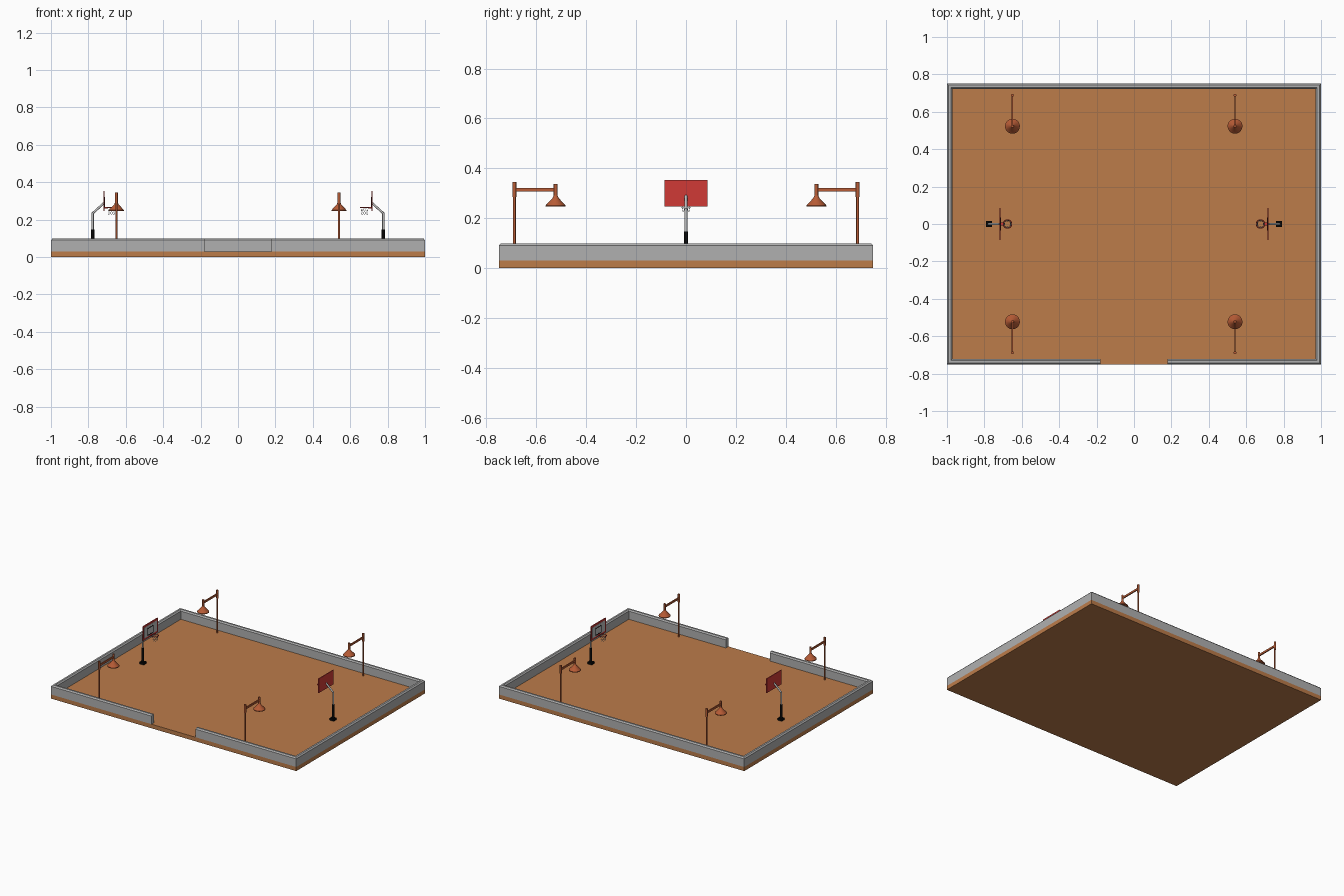
import bpy, bmesh, math
from mathutils import Vector, Matrix

if "Cube" in bpy.data.objects:
    bpy.data.objects.remove(bpy.data.objects["Cube"])


def material(name, r, g, b):
    m = bpy.data.materials.new(name)
    lin = [((c / 255 + 0.055) / 1.055) ** 2.4 for c in (r, g, b)]
    m.diffuse_color = (*lin, 1)
    m.use_nodes = True
    m.node_tree.nodes["Principled BSDF"].inputs["Base Color"].default_value = m.diffuse_color
    return m


CLAY = material("clay ground", 188, 124, 74)
CONCRETE = material("concrete grey", 176, 176, 176)
RUST = material("rust brown", 184, 92, 54)
RED = material("board red", 208, 58, 54)
BLACK = material("black", 8, 8, 8)
STEEL = material("light steel", 190, 190, 190)
FLOOR = 0.03


def finish(name, bm, mat, smooth=False):
    bmesh.ops.recalc_face_normals(bm, faces=bm.faces)
    me = bpy.data.meshes.new(name)
    bm.to_mesh(me)
    bm.free()
    me.materials.append(mat)
    ob = bpy.data.objects.new(name, me)
    bpy.context.collection.objects.link(ob)
    if smooth:
        bpy.ops.object.select_all(action='DESELECT')
        ob.select_set(True)
        bpy.context.view_layer.objects.active = ob
        bpy.ops.object.shade_smooth_by_angle(angle=math.radians(40))
    return ob


def add_box(bm, lo, hi):
    lo, hi = Vector(lo), Vector(hi)
    size = [abs(c) for c in hi - lo]
    bmesh.ops.create_cube(bm, size=1, matrix=Matrix.Translation((lo + hi) / 2)
                          @ Matrix.Diagonal((*size, 1)))


def add_rod(bm, a, b, r, sides=12):
    a, b = Vector(a), Vector(b)
    turn = (b - a).to_track_quat('Z', 'Y').to_matrix().to_4x4()
    bmesh.ops.create_cone(bm, cap_ends=True, segments=sides, radius1=r, radius2=r,
                          depth=(b - a).length,
                          matrix=Matrix.Translation((a + b) / 2) @ turn)


def add_lathe(bm, centre, profile, sides, closed=False):
    rings = []
    for r, z in profile:
        rings.append([bm.verts.new((centre[0] + r * math.cos(2 * math.pi * i / sides),
                                    centre[1] + r * math.sin(2 * math.pi * i / sides), z))
                      for i in range(sides)])
    pairs = list(zip(rings, rings[1:]))
    if closed:
        pairs.append((rings[-1], rings[0]))
    else:
        bm.faces.new(rings[0])
        bm.faces.new(rings[-1])
    for p, q in pairs:
        for i in range(sides):
            j = (i + 1) % sides
            bm.faces.new((p[i], p[j], q[j], q[i]))


# Ground slab
bm = bmesh.new()
add_box(bm, (-1, -0.75, 0), (1, 0.75, FLOOR))
finish("ground", bm, CLAY)

# Perimeter wall: chamfered profile swept round the edge, open at the entrance
bm = bmesh.new()
path = [(-0.18, -0.75, 0, 1), (-1, -0.75, 1, 1), (-1, 0.75, 1, -1),
        (1, 0.75, -1, -1), (1, -0.75, -1, 1), (0.18, -0.75, 0, 1)]
profile = [(0, FLOOR), (0, 0.09), (0.008, 0.099), (0.021, 0.099), (0.029, 0.09), (0.029, FLOOR)]
rings = [[bm.verts.new((x + dx * d, y + dy * d, z)) for d, z in profile]
         for x, y, dx, dy in path]
for p, q in zip(rings, rings[1:]):
    for i in range(len(profile)):
        j = (i + 1) % len(profile)
        bm.faces.new((p[i], p[j], q[j], q[i]))
bm.faces.new(rings[0])
bm.faces.new(rings[-1])
finish("perimeter_wall", bm, CONCRETE)


# Street lamps: post, arm and conical shade
def lamp(name, x, s):
    post, head = 0.688 * s, 0.523 * s
    bm = bmesh.new()
    add_rod(bm, (x, post, FLOOR), (x, post, 0.29), 0.0055)
    add_rod(bm, (x, post, 0.285), (x, post, 0.344), 0.0075)
    add_box(bm, (x - 0.004, post, 0.307), (x + 0.004, head, 0.321))
    add_rod(bm, (x, head, 0.288), (x, head, 0.336), 0.0075)
    finish(name + "_post", bm, RUST, True)
    bm = bmesh.new()
    add_lathe(bm, (x, head), [(0.040, 0.246), (0.040, 0.251), (0.012, 0.281), (0.008, 0.291)], 20)
    finish(name + "_shade", bm, RUST, True)


for x, side in ((-0.65, "left"), (0.54, "right")):
    for s, end in ((-1, "front"), (1, "back")):
        lamp(f"lamp_{end}_{side}", x, s)


# Basketball hoops, mirrored by the sign s
def hoop(side, s):
    px, bx, rx = 0.777 * s, 0.717 * s, 0.676 * s
    # padded foot and lower post
    bm = bmesh.new()
    add_box(bm, (0.758 * s, -0.015, FLOOR), (0.792 * s, 0.015, 0.046))
    add_rod(bm, (px, 0, FLOOR), (px, 0, 0.147), 0.0085)
    finish(f"hoop_base_{side}", bm, BLACK, True)
    # bent upper post
    bm = bmesh.new()
    add_rod(bm, (px, 0, 0.145), (px, 0, 0.238), 0.006)
    add_rod(bm, (px, 0, 0.234), (bx, 0, 0.288), 0.006)
    finish(f"hoop_post_{side}", bm, STEEL, True)
    # backboard with pale panel and black target square on the court side
    bm = bmesh.new()
    add_box(bm, (bx - 0.003, -0.086, 0.247), (bx + 0.003, 0.086, 0.352))
    finish(f"backboard_{side}", bm, RED)
    bm = bmesh.new()
    add_box(bm, (bx - 0.002 * s, -0.073, 0.26), (bx - 0.004 * s, 0.073, 0.339))
    finish(f"backboard_panel_{side}", bm, STEEL)
    bm = bmesh.new()
    x0, x1 = bx - 0.003 * s, bx - 0.005 * s
    for y in (-0.032, 0.032):
        add_box(bm, (x0, y - 0.003, 0.268), (x1, y + 0.003, 0.318))
    for z in (0.268, 0.318):
        add_box(bm, (x0, -0.035, z - 0.003), (x1, 0.035, z + 0.003))
    finish(f"target_square_{side}", bm, BLACK)
    # rim and bracket
    bm = bmesh.new()
    ring = [(0.023 + 0.0022 * math.cos(a * math.pi / 3),
             0.265 + 0.0022 * math.sin(a * math.pi / 3)) for a in range(6)]
    add_lathe(bm, (rx, 0), ring, 20, closed=True)
    add_box(bm, (bx, -0.007, 0.259), (rx + 0.022 * s, 0.007, 0.267))
    finish(f"rim_{side}", bm, RED, True)
    # net of crossed strands
    bm = bmesh.new()
    levels = [(0.022, 0.264), (0.018, 0.245), (0.015, 0.226)]
    for (r0, z0), (r1, z1) in zip(levels, levels[1:]):
        for i in range(8):
            a = i * math.pi / 4
            for turn in (-1, 1):
                b = a + turn * math.pi / 4
                add_rod(bm, (rx + r0 * math.cos(a), r0 * math.sin(a), z0),
                        (rx + r1 * math.cos(b), r1 * math.sin(b), z1), 0.0007, 4)
    finish(f"net_{side}", bm, STEEL)


hoop("left", -1)
hoop("right", 1)
